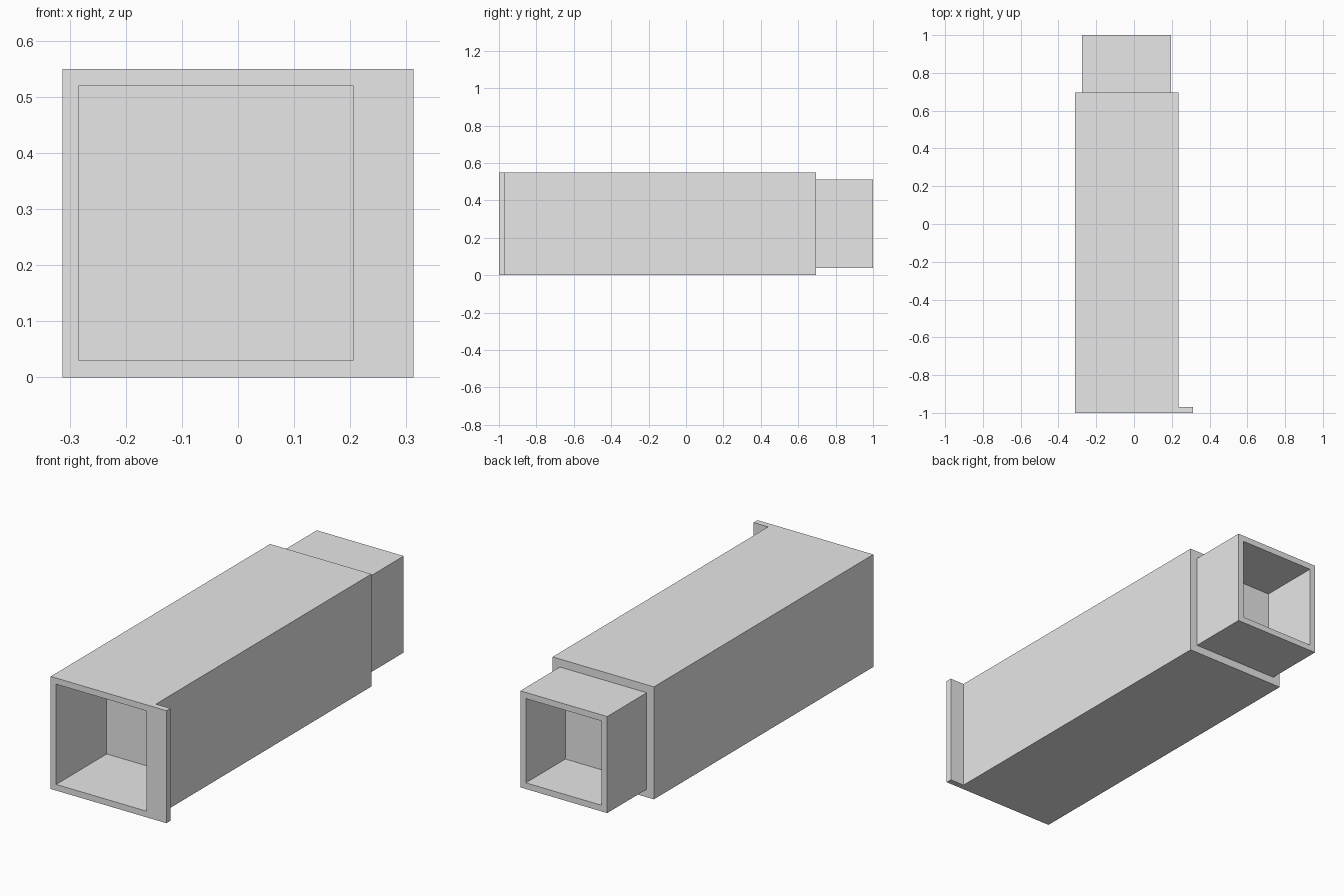
import bpy
import bmesh
from mathutils import Vector

cube = bpy.data.objects.get("Cube")
if cube:
    bpy.data.objects.remove(cube, do_unlink=True)

# Main dimensions
LEFT, RIGHT, SIDE = -0.313, 0.313, 0.235
FRONT, LIP_BACK, SHOULDER, REAR = -1.0, -0.97, 0.695, 1.0
HEIGHT = 0.55
WALL = 0.03
FRONT_DEPTH = 0.39

grey = bpy.data.materials.new("plain_grey")
grey.use_nodes = True
grey.diffuse_color = (0.8, 0.8, 0.8, 1)
grey.node_tree.nodes["Principled BSDF"].inputs["Base Color"].default_value = (0.8, 0.8, 0.8, 1)

bm = bmesh.new()


def inset(face, thickness):
    """Inset one face and keep it as the inner face."""
    bmesh.ops.inset_region(bm, faces=[face], thickness=thickness, use_even_offset=True)
    return face


def push(face, distance):
    """Extrude one face along y and return the moved face."""
    out = bmesh.ops.extrude_discrete_faces(bm, faces=[face])
    moved = out["faces"][0]
    bmesh.ops.translate(bm, verts=moved.verts, vec=Vector((0, distance, 0)))
    return moved


def end_face(direction, y):
    """Find the face that looks along y at the given position."""
    bm.normal_update()
    return next(f for f in bm.faces
                if f.normal.y * direction > 0.9 and abs(f.calc_center_median().y - y) < 0.001)


# Square body with a side lip: plan outline raised to full height
plan = [(LEFT, FRONT), (RIGHT, FRONT), (RIGHT, LIP_BACK),
        (SIDE, LIP_BACK), (SIDE, SHOULDER), (LEFT, SHOULDER)]
base = bm.faces.new([bm.verts.new((x, y, 0)) for x, y in plan])
raised = bmesh.ops.extrude_face_region(bm, geom=[base], use_keep_orig=True)
bmesh.ops.translate(bm, vec=(0, 0, HEIGHT),
                    verts=[v for v in raised["geom"] if isinstance(v, bmesh.types.BMVert)])
bmesh.ops.recalc_face_normals(bm, faces=bm.faces)

# Front socket, leaving the lip solid
socket = inset(end_face(-1, FRONT), WALL)
for v in socket.verts:
    if v.co.x > 0:
        v.co.x = SIDE - WALL
push(socket, FRONT_DEPTH)

# Narrower rear neck with its own socket
neck = push(inset(end_face(1, SHOULDER), 0.039), REAR - SHOULDER)
push(inset(neck, WALL), SHOULDER - REAR)

bmesh.ops.recalc_face_normals(bm, faces=bm.faces)
mesh = bpy.data.meshes.new("square_sleeve")
bm.to_mesh(mesh)
bm.free()
mesh.materials.append(grey)
sleeve = bpy.data.objects.new("square_sleeve", mesh)
bpy.context.collection.objects.link(sleeve)
